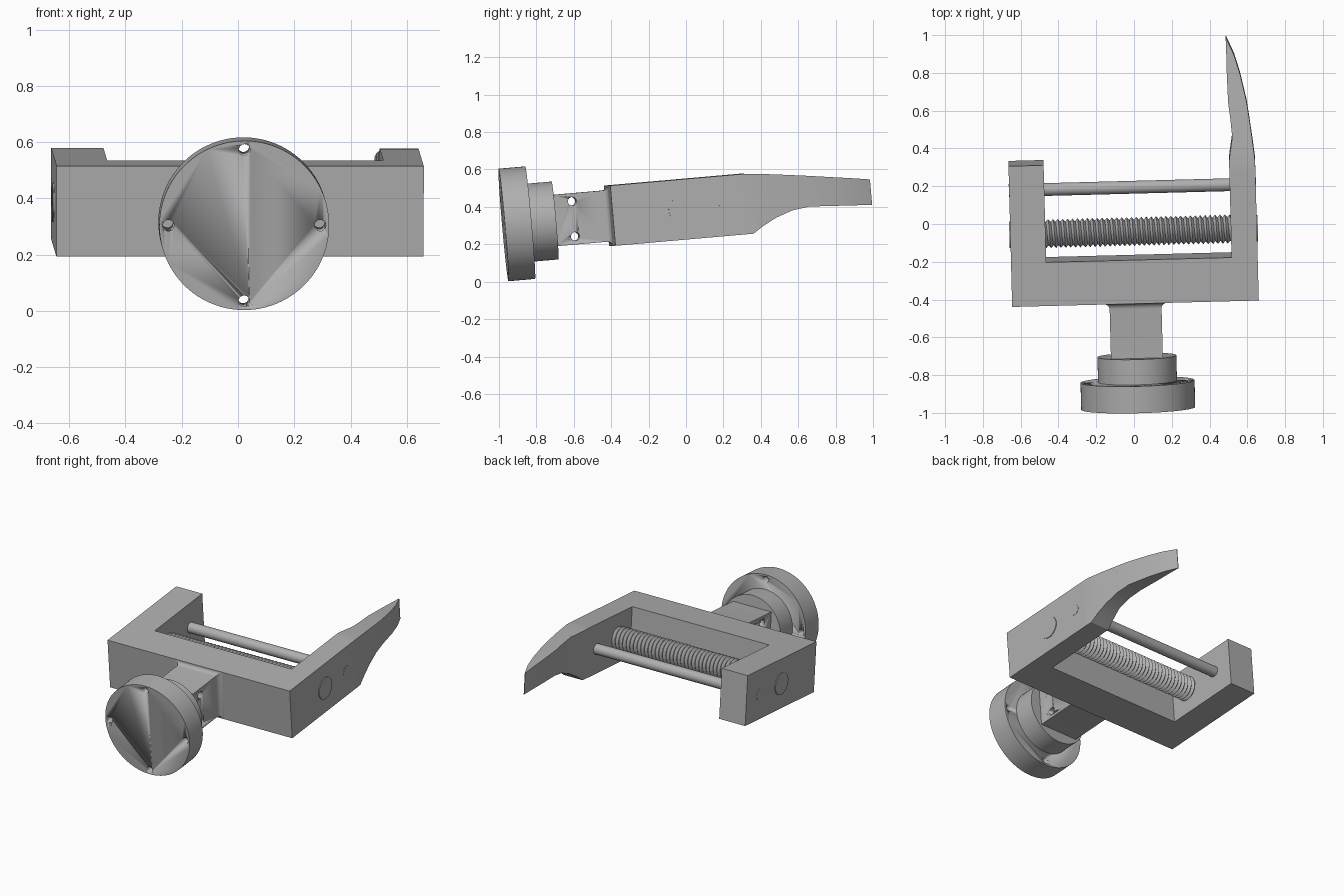
import bpy, bmesh
from math import radians, cos, sin, pi
from mathutils import Matrix, Vector

if "Cube" in bpy.data.objects:
    bpy.data.objects.remove(bpy.data.objects["Cube"])

# Pose of the whole gripper: slight pitch and yaw
POSE = (Matrix.Translation((0.0075, -0.408, 0.353))
        @ Matrix.Rotation(radians(1.5), 4, 'Z')
        @ Matrix.Rotation(radians(5), 4, 'X'))
HALF = 0.1615          # half height of the frame

metal = bpy.data.materials.new("grey_metal")
metal.use_nodes = True
GREY = (0.43, 0.43, 0.43, 1)
metal.diffuse_color = GREY
metal.node_tree.nodes["Principled BSDF"].inputs["Base Color"].default_value = GREY


def finish(bm, name, angle=30):
    bmesh.ops.recalc_face_normals(bm, faces=bm.faces)
    mesh = bpy.data.meshes.new(name)
    bm.to_mesh(mesh)
    bm.free()
    mesh.materials.append(metal)
    obj = bpy.data.objects.new(name, mesh)
    bpy.context.collection.objects.link(obj)
    obj.matrix_world = POSE
    bpy.ops.object.select_all(action='DESELECT')
    obj.select_set(True)
    bpy.context.view_layer.objects.active = obj
    bpy.ops.object.shade_smooth_by_angle(angle=radians(angle))
    return obj


def add_cylinder(bm, start, end, radius, sides=48):
    a, b = Vector(start), Vector(end)
    turn = (b - a).to_track_quat('Z', 'Y').to_matrix().to_4x4()
    bmesh.ops.create_cone(bm, cap_ends=True, segments=sides, radius1=radius,
                          radius2=radius, depth=(b - a).length,
                          matrix=Matrix.Translation((a + b) / 2) @ turn)


def cylinder(name, start, end, radius, sides=64):
    bm = bmesh.new()
    add_cylinder(bm, start, end, radius, sides)
    return finish(bm, name)


def loft(name, stations):
    """Skin rectangular sections given as (y, x_in, x_out, z_low, z_high)."""
    bm = bmesh.new()
    rings = [[bm.verts.new(p) for p in
              ((x0, y, z0), (x1, y, z0), (x1, y, z1), (x0, y, z1))]
             for y, x0, x1, z0, z1 in stations]
    for a, b in zip(rings, rings[1:]):
        for i in range(4):
            j = (i + 1) % 4
            bm.faces.new((a[i], a[j], b[j], b[i]))
    bm.faces.new(rings[0])
    bm.faces.new(rings[-1])
    return finish(bm, name)


def drill(target, holes, radius):
    bm = bmesh.new()
    for start, end in holes:
        add_cylinder(bm, start, end, radius, 24)
    cutter = finish(bm, "hole_cutter")
    cutter.hide_render = True
    mod = target.modifiers.new("holes", 'BOOLEAN')
    mod.operation, mod.object, mod.solver = 'DIFFERENCE', cutter, 'EXACT'
    bpy.context.view_layer.objects.active = target
    bpy.ops.object.modifier_apply(modifier=mod.name)
    bpy.data.objects.remove(cutter)


# U-shaped frame: crossbar with a thick left-hand and a thin right-hand arm
outline = [(-0.653, 0), (0.653, 0), (0.653, 0.7), (0.515, 0.7),
           (0.515, 0.232), (-0.467, 0.232), (-0.467, 0.748), (-0.653, 0.748)]
bm = bmesh.new()
base = bm.faces.new([bm.verts.new((x, y, -HALF)) for x, y in outline])
up = bmesh.ops.extrude_face_region(bm, geom=[base])["geom"]
bmesh.ops.translate(bm, vec=(0, 0, 2 * HALF),
                    verts=[v for v in up if isinstance(v, bmesh.types.BMVert)])
finish(bm, "frame")

# Curved jaw tapering to a thin blade at the tip
loft("jaw", [
    (0.70, 0.515, 0.653, -HALF, HALF),
    (0.742, 0.515, 0.652, -HALF, 0.16),
    (0.795, 0.523, 0.647, -0.126, 0.154),
    (0.869, 0.535, 0.639, -0.087, 0.146),
    (0.962, 0.528, 0.628, -0.055, 0.134),
    (1.053, 0.518, 0.616, -0.043, 0.122),
    (1.2, 0.515, 0.585, -0.052, 0.101),
    (1.3, 0.515, 0.556, -0.058, 0.087),
    (1.39, 0.514, 0.517, -0.064, 0.073)])

# Square neck flaring into the frame with a fillet
neck_half = 0.1375
sections = [(-0.3, neck_half, neck_half)]
for i in range(7):
    t = i / 6 * pi / 2
    flare = 1 - cos(t)
    sections.append((-0.03 * (1 - sin(t)), neck_half + 0.03 * flare,
                     neck_half + 0.024 * flare))
neck = loft("neck", [(y, -w, w, -h, h) for y, w, h in sections])
drill(neck, [((-0.3, -0.197, z), (0.3, -0.197, z)) for z in (-0.094, 0.094)], 0.023)

# Mounting collar and drilled flange
cylinder("collar", (0, -0.43, 0), (0, -0.293, 0), 0.209, 96)
flange = cylinder("flange", (0, -0.57, 0), (0, -0.427, 0), 0.302, 96)
bolts = [(0.27 * cos(i * pi / 2), 0.27 * sin(i * pi / 2)) for i in range(4)]
drill(flange, [((x, -0.7, z), (x, -0.3, z)) for x, z in bolts], 0.02)

# Guide rod across the opening
cylinder("guide_rod", (-0.6545, 0.605, 0), (0.6545, 0.605, 0), 0.034, 32)

# Threaded spindle built as a continuous spiral of root and crest edges
SCREW_Y, PITCH, SIDES, TURNS = 0.37, 0.026, 32, 39
bm = bmesh.new()
root, crest = [], []
for k in range(SIDES * TURNS + 1):
    a = 2 * pi * k / SIDES
    x = -0.49 + PITCH * k / SIDES
    for row, r, dx in ((root, 0.062, 0), (crest, 0.077, PITCH / 2)):
        row.append(bm.verts.new((x + dx, SCREW_Y + r * cos(a), r * sin(a))))
for k in range(SIDES * TURNS):
    bm.faces.new((root[k], root[k + 1], crest[k + 1], crest[k]))
    if k + 1 + SIDES < len(root):
        bm.faces.new((crest[k], crest[k + 1], root[k + 1 + SIDES], root[k + SIDES]))
finish(bm, "screw_thread")

# Screw journals showing as discs on the outside of both arms
for side, label in ((-1, "right"), (1, "left")):
    cylinder(label + "_screw_end", (side * 0.6, SCREW_Y, 0),
             (side * 0.658, SCREW_Y, 0), 0.07, 48)
